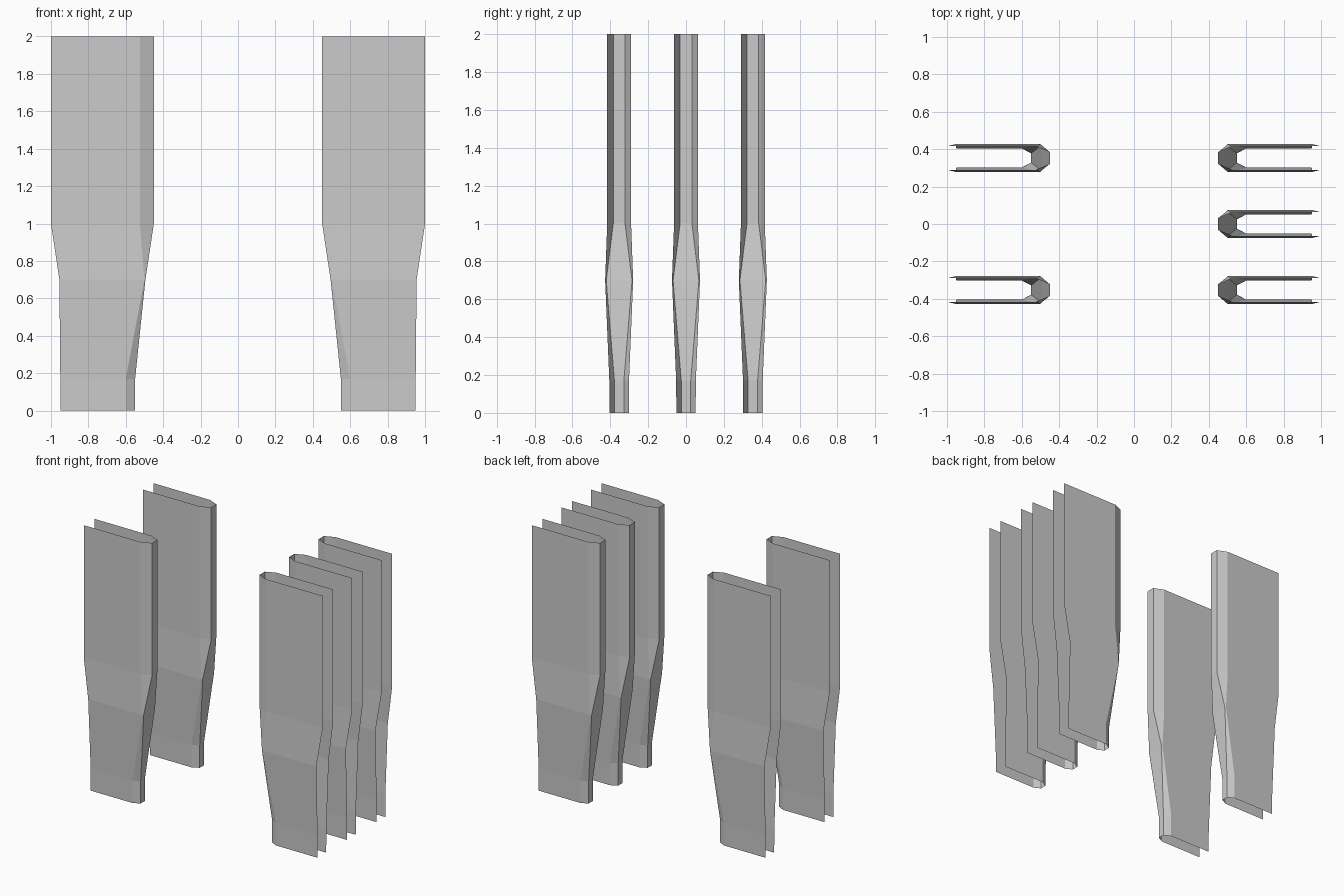
import bpy, bmesh

if "Cube" in bpy.data.objects:
    bpy.data.objects.remove(bpy.data.objects["Cube"])

# Rows of the open U-shaped shell: z, nose x, chamfer x, outer x, nose half width, sheet half width
ROWS = [
    (0.00, 0.55, 0.60, 0.95, 0.025, 0.051),
    (0.17, 0.55, 0.60, 0.95, 0.025, 0.052),
    (0.70, 0.495, 0.50, 0.955, 0.068, 0.074),
    (1.00, 0.45, 0.525, 1.00, 0.031, 0.063),
    (2.00, 0.45, 0.525, 1.00, 0.031, 0.063),
]


def make_shell(name, side, y):
    """Loft the U cross-section up the rows; side mirrors it in x."""
    bm = bmesh.new()
    loops = []
    for z, nose, chamfer, outer, flat, half in ROWS:
        section = [(outer, -half), (chamfer, -half), (nose, -flat),
                   (nose, flat), (chamfer, half), (outer, half)]
        loops.append([bm.verts.new((side * px, y + py, z)) for px, py in section])
    for low, high in zip(loops, loops[1:]):
        for i in range(5):
            quad = [low[i], high[i], high[i + 1], low[i + 1]]
            bm.faces.new(quad if side > 0 else quad[::-1])
    # Make the outside of each shell face away from its hollow
    bm.normal_update()
    nose_face = next(f for f in bm.faces if len({round(v.co.x, 4) for v in f.verts}) == 1
                     and abs(f.normal.x) > 0.9)
    if nose_face.normal.x * side > 0:
        bmesh.ops.reverse_faces(bm, faces=bm.faces[:])
    mesh = bpy.data.meshes.new(name)
    bm.to_mesh(mesh)
    bm.free()
    bpy.context.collection.objects.link(bpy.data.objects.new(name, mesh))


# Three shells on the right, two on the left
for label, y in (("front", -0.353), ("middle", 0.0), ("back", 0.353)):
    make_shell("right_shell_" + label, 1, y)
    if y:
        make_shell("left_shell_" + label, -1, y)
